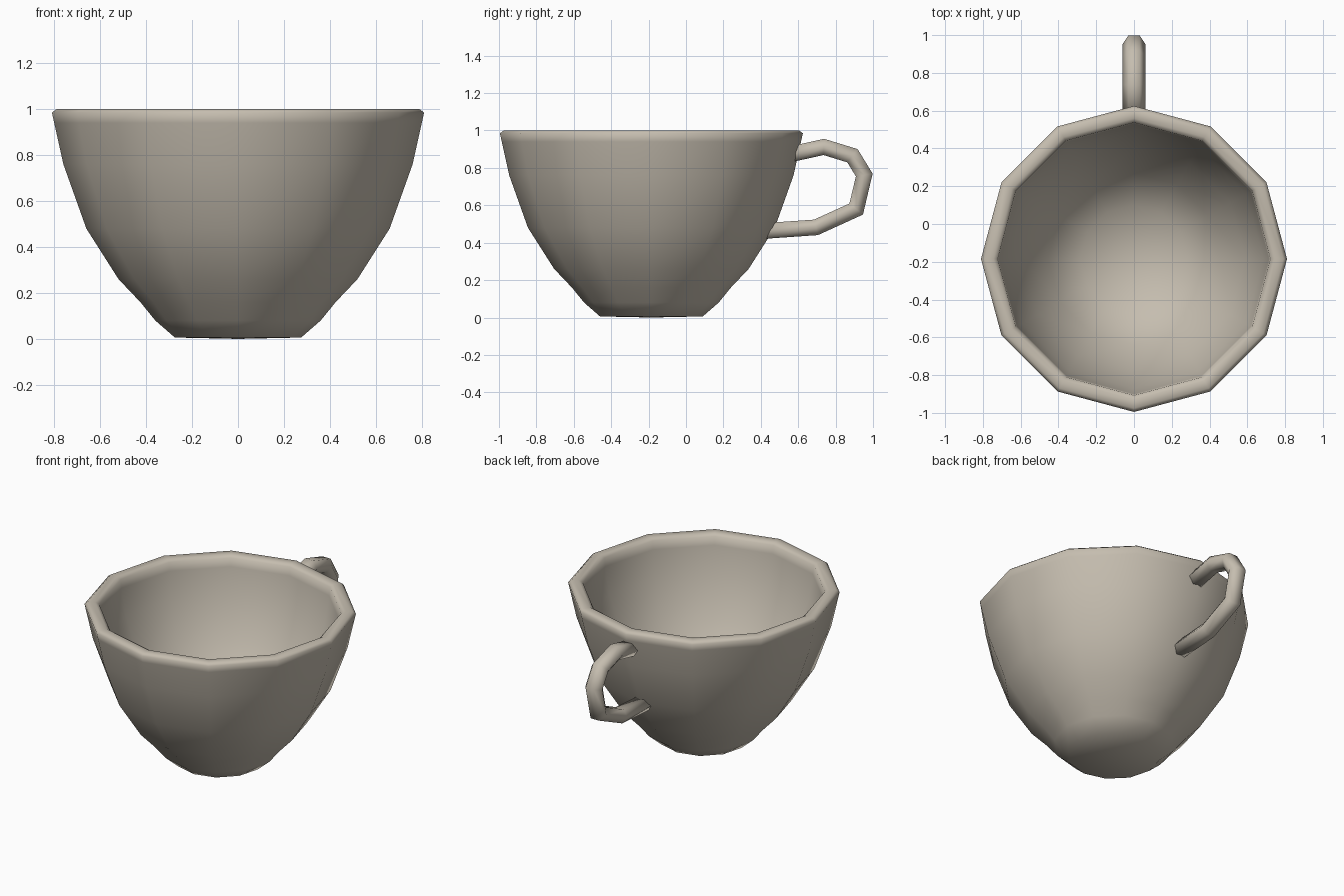
import bpy, bmesh, math
from mathutils import Vector, Matrix

cube = bpy.data.objects.get("Cube")
if cube:
    bpy.data.objects.remove(cube, do_unlink=True)

# Single glazed clay colour
clay = bpy.data.materials.new("warm_grey_clay")
clay.use_nodes = True
colour = (0.56, 0.51, 0.43, 1)
clay.diffuse_color = colour
clay.node_tree.nodes["Principled BSDF"].inputs["Base Color"].default_value = colour


def finish(name, bm):
    bmesh.ops.recalc_face_normals(bm, faces=bm.faces)
    mesh = bpy.data.meshes.new(name)
    bm.to_mesh(mesh)
    bm.free()
    mesh.materials.append(clay)
    mesh.shade_smooth()
    obj = bpy.data.objects.new(name, mesh)
    bpy.context.collection.objects.link(obj)
    return obj


def lathe(name, profile, sides, centre):
    bm = bmesh.new()
    verts = [bm.verts.new((r, 0, z)) for r, z in profile]
    edges = [bm.edges.new(pair) for pair in zip(verts, verts[1:])]
    bmesh.ops.spin(bm, geom=verts + edges, cent=(0, 0, 0), axis=(0, 0, 1),
                   angle=math.tau, steps=sides)
    bmesh.ops.remove_doubles(bm, verts=bm.verts, dist=0.0005)
    obj = finish(name, bm)
    obj.location = centre
    return obj


def tube(name, path, half_width, half_depth, sides):
    # Rings are mitred across the path, which lies in the YZ plane
    bm = bmesh.new()
    points = [Vector((0, y, z)) for y, z in path]
    rings = []
    for i, p in enumerate(points):
        before = (p - points[i - 1]).normalized() if i else None
        after = (points[i + 1] - p).normalized() if i + 1 < len(points) else None
        tangent = ((before or after) + (after or before)).normalized()
        normal = Vector((0, -tangent.z, tangent.y))
        mitre = half_depth / tangent.dot(after or before)
        ring = []
        for k in range(sides):
            a = math.tau * k / sides
            offset = Vector((half_width * math.cos(a), 0, 0)) + normal * mitre * math.sin(a) / math.sin(math.pi / 3)
            ring.append(bm.verts.new(p + offset))
        rings.append(ring)
    for a, b in zip(rings, rings[1:]):
        for k in range(sides):
            n = (k + 1) % sides
            bm.faces.new((a[k], a[n], b[n], b[k]))
    bm.faces.new(rings[0])
    bm.faces.new(rings[-1])
    return finish(name, bm)


# Twelve-sided bowl: foot, outer wall, rolled rim, inner wall and floor
outer = [(0, 0), (0.275, 0.006), (0.36, 0.08), (0.425, 0.16), (0.52, 0.26),
         (0.66, 0.48), (0.76, 0.76), (0.8, 0.94)]
rim = [(0.81, 0.985), (0.79, 1.0), (0.745, 1.0), (0.722, 0.985)]
inner = [(0.715, 0.93), (0.685, 0.76), (0.59, 0.5), (0.455, 0.29),
         (0.285, 0.12), (0, 0.1)]
lathe("cup_body", outer + rim + inner, 12, (0, -0.185, 0))

# Six-sided looped handle at the back
handle_path = [(0.56, 0.873), (0.737, 0.912), (0.89, 0.865), (0.953, 0.762),
               (0.91, 0.58), (0.695, 0.482), (0.42, 0.463)]
tube("handle", handle_path, 0.06, 0.042, 6)
